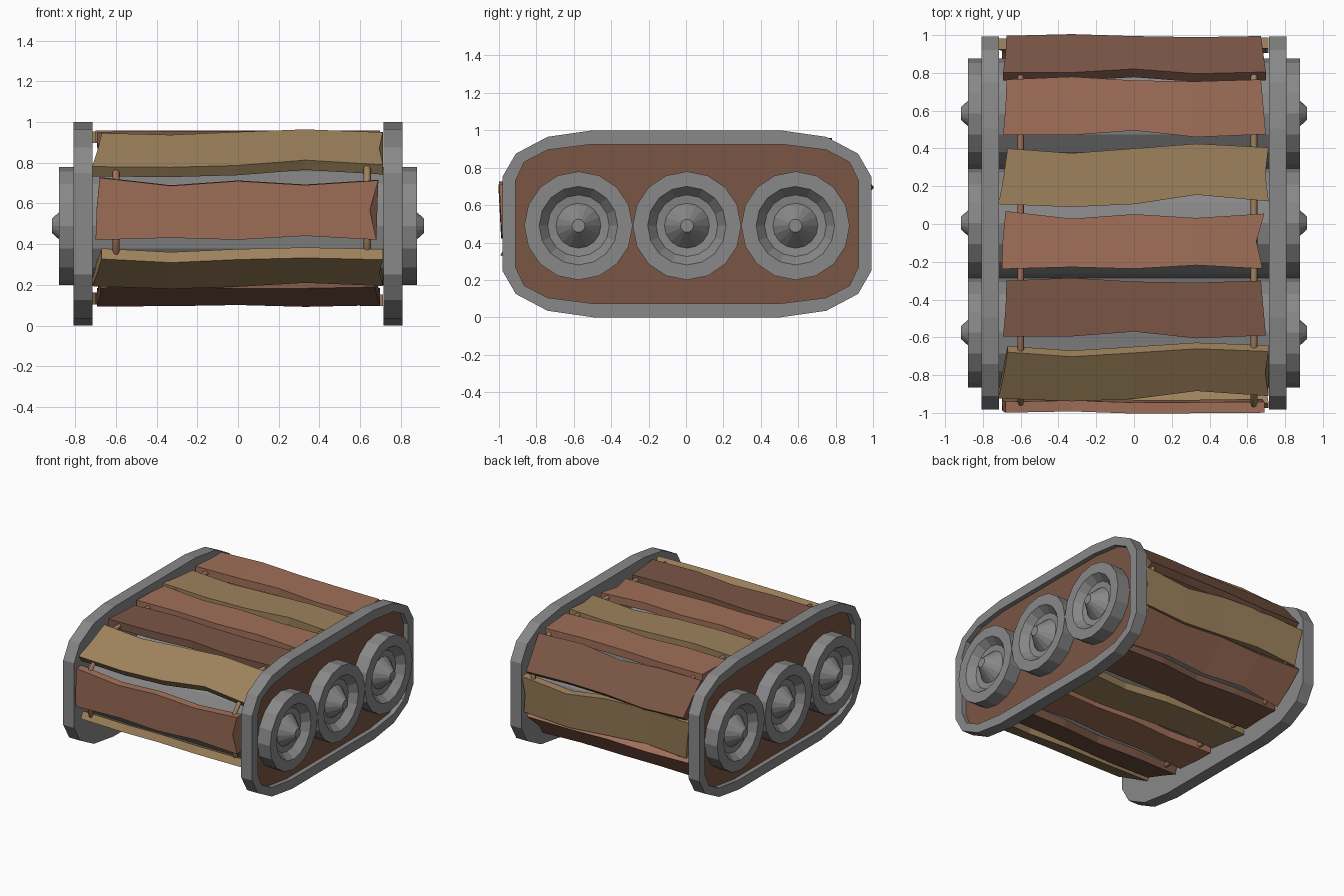
import bpy, bmesh, math, random
from mathutils import Vector

if "Cube" in bpy.data.objects:
    bpy.data.objects.remove(bpy.data.objects["Cube"])

random.seed(4)


def material(name, rgb):
    m = bpy.data.materials.new(name)
    m.diffuse_color = (*rgb, 1)
    m.use_nodes = True
    m.node_tree.nodes["Principled BSDF"].inputs["Base Color"].default_value = m.diffuse_color
    return m


GREY = material("grey_metal", (0.247, 0.247, 0.247))
TAN = material("tan_wood", (0.34, 0.224, 0.107))
RED = material("red_wood", (0.355, 0.16, 0.099))
DARK = material("dark_wood", (0.197, 0.093, 0.06))


def finish(name, bm, mat):
    bmesh.ops.recalc_face_normals(bm, faces=bm.faces)
    me = bpy.data.meshes.new(name)
    bm.to_mesh(me)
    bm.free()
    ob = bpy.data.objects.new(name, me)
    bpy.context.collection.objects.link(ob)
    me.materials.append(mat)
    return ob


def loft(name, loops, mat, cap_start=True, cap_end=True):
    """Skin a series of closed loops of points."""
    bm = bmesh.new()
    rings = [[bm.verts.new(p) for p in loop] for loop in loops]
    n = len(rings[0])
    for a, b in zip(rings, rings[1:]):
        for i in range(n):
            j = (i + 1) % n
            bm.faces.new((a[i], a[j], b[j], b[i]))
    if cap_start:
        bm.faces.new(rings[0])
    if cap_end:
        bm.faces.new(rings[-1])
    return finish(name, bm, mat)


# Side frames: rounded 16-sided plates with a recessed wooden panel
OFF = 0.005


def outline(quarter):
    q = [(y, z - 0.5) for y, z in quarter]
    pts = q + [(y, -z) for y, z in reversed(q)]
    pts += [(-y, z) for y, z in reversed(pts)]
    return [(y + OFF, z + 0.5) for y, z in pts]


outer = outline([(0.50, 1.0), (0.745, 0.965), (0.915, 0.875), (0.987, 0.75)])
inner = outline([(0.51, 0.925), (0.745, 0.895), (0.87, 0.83), (0.917, 0.73)])
for side, s in (("right", 1), ("left", -1)):
    at = lambda pts, x: [(s * x, y, z) for y, z in pts]
    loft(side + "_frame", [at(outer, 0.715), at(outer, 0.808),
                           at(inner, 0.808), at(inner, 0.77)], GREY, cap_end=False)
    loft(side + "_panel", [at(inner, 0.76), at(inner, 0.772)], DARK)

# Rollers: one axle-wide turned shape each, with dished wheel faces and hubs
half = [(0.88, 0.29), (0.88, 0.21), (0.825, 0.165), (0.82, 0.12), (0.915, 0.035)]
profile = [(-x, r) for x, r in reversed(half)] + half
for label, yc in (("front", -0.58), ("middle", 0), ("rear", 0.58)):
    loops = [[(x, OFF + yc + r * math.cos(k * math.tau / 16),
               0.49 + r * math.sin(k * math.tau / 16))
              for k in range(16)] for x, r in profile]
    loft(label + "_roller", loops, GREY)

# Plank cuts: upper edge, lower edge, left end (upper, mid, lower), right end
CUT_A = ((.145, .12, .145, .17, .15), (-.15, -.165, -.15, -.10, -.135),
         (-.67, -.69, -.718), (.712, .695, .713))
CUT_B = ((.158, .118, .142, .122, .145), (-.148, -.138, -.147, -.128, -.147),
         (-.68, -.695, -.70), (.69, .648, .68))
CUT_C = ((.145, .16, .14, .135, .145), (-.15, -.15, -.125, -.16, -.145),
         (-.675, -.68, -.693), (.672, .685, .698))

# Tread planks: centre y, centre z, outward angle, wood, cut
planks = [
    (0.882, 0.797, 41, DARK, CUT_C),
    (0.62, 0.925, 90, RED, CUT_C),
    (0.255, 0.925, 90, TAN, CUT_A),
    (-0.09, 0.925, 90, RED, CUT_B),
    (-0.445, 0.925, 90, DARK, CUT_C),
    (-0.785, 0.845, 124, TAN, CUT_A),
    (-0.962, 0.57, 183, RED, CUT_B),
    (-0.825, 0.285, 243, TAN, CUT_A),
    (-0.51, 0.168, 252, DARK, CUT_C),
    (-0.15, 0.13, 270, RED, CUT_B),
    (0.20, 0.13, 270, TAN, CUT_A),
    (0.56, 0.14, 275, DARK, CUT_C),
    (0.845, 0.265, 315, RED, CUT_B),
    (0.945, 0.52, 355, TAN, CUT_A),
]
T = 0.029
XS = (None, -0.33, 0, 0.33, None)
cord_path = []
for i, (y, z, ang, mat, (up, low, left, right)) in enumerate(planks):
    a = math.radians(ang)
    c = Vector((0, y, z))
    n = Vector((0, math.cos(a), math.sin(a)))
    t = Vector((0, n.z, -n.y))
    cord_path += [c + t * 0.12, c - t * 0.12]
    loops = []
    for k in range(5):
        xs = left if k == 0 else right if k == 4 else (XS[k],) * 3
        bow = random.uniform(-0.006, 0.006)
        row = list(zip((up[k], (up[k] + low[k]) / 2, low[k]), xs))
        side = lambda h, r: [c + Vector((x, 0, 0)) + t * u + n * (h + bow) for u, x in r]
        loops.append(side(T, row) + side(-T, row[::-1]))
    loft(f"tread_plank_{i + 1}", loops, mat)

# Cords threading the planks together near both ends
for label, x, mat in (("left", -0.60, RED), ("right", 0.635, TAN)):
    cu = bpy.data.curves.new(label + "_cord", "CURVE")
    cu.dimensions = "3D"
    cu.bevel_depth = 0.018
    cu.bevel_resolution = 1
    sp = cu.splines.new("POLY")
    sp.points.add(len(cord_path) - 1)
    for p, v in zip(sp.points, cord_path):
        p.co = (x, v.y, v.z, 1)
    sp.use_cyclic_u = True
    cu.materials.append(mat)
    bpy.context.collection.objects.link(bpy.data.objects.new(label + "_cord", cu))
